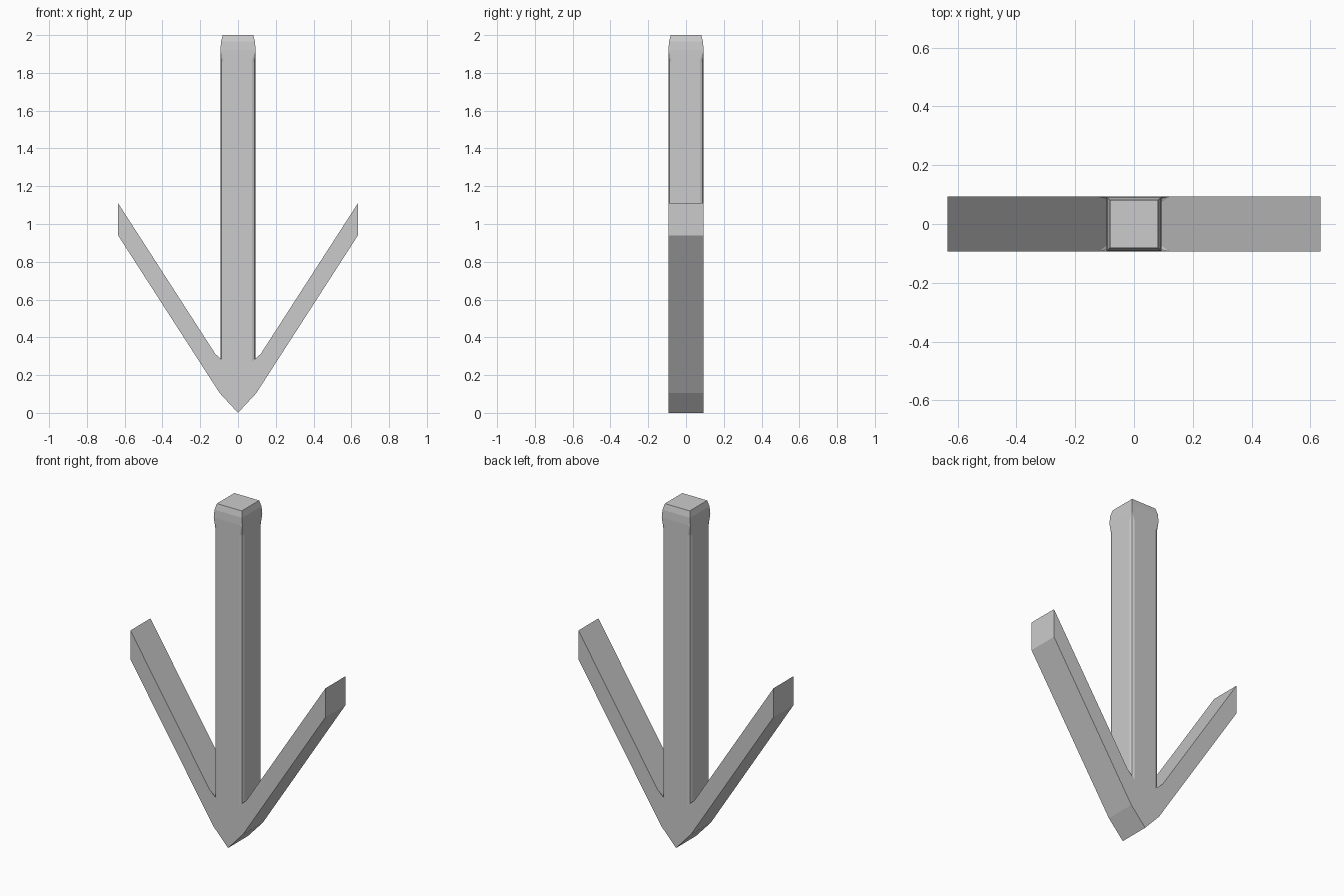
import bpy, bmesh

if "Cube" in bpy.data.objects:
    bpy.data.objects.remove(bpy.data.objects["Cube"])

W = 0.093          # half thickness of shaft and barbs
C = 0.073          # where the rounded shaft corner starts
M = 0.087          # middle of the rounded corner
Z0, Z1 = 0.27, 1.86  # span of the rounded corners


def mirrored_quarter(name, points, faces):
    """Build the +x / -y quarter and mirror it across both axes."""
    bm = bmesh.new()
    verts = {k: bm.verts.new(p) for k, p in points.items()}
    for f in faces:
        bm.faces.new([verts[k] for k in f.split()])
    # mirror in x, then in y
    for axis in (0, 1):
        copy = bmesh.ops.duplicate(bm, geom=bm.verts[:] + bm.edges[:] + bm.faces[:])["geom"]
        for v in copy:
            if isinstance(v, bmesh.types.BMVert):
                v.co[axis] *= -1
        bmesh.ops.reverse_faces(bm, faces=[g for g in copy if isinstance(g, bmesh.types.BMFace)])
        bmesh.ops.remove_doubles(bm, verts=bm.verts[:], dist=0.0001)
    mesh = bpy.data.meshes.new(name)
    bm.to_mesh(mesh)
    bm.free()
    obj = bpy.data.objects.new(name, mesh)
    bpy.context.collection.objects.link(obj)
    return obj


# Pointed base with two rising barbs
profile = {"tip": (0, 0), "low": (0.097, 0.105), "out": (0.635, 0.94),
           "end": (0.635, 1.11)}
pts = {}
for key, (x, z) in profile.items():
    pts[key] = (x, -W, z)
    pts[key + "0"] = (x, 0, z)
pts.update(notch=(0.12, -W, 0.312), c=(C, -W, Z0), m=(M, -M, Z0),
           s=(W, -C, Z0), s0=(W, 0, Z0), f0=(0, -W, Z0))
mirrored_quarter("barbs", pts, [
    "tip low c f0", "low notch c", "low out end notch",   # front
    "notch m c", "notch s m", "notch end end0 s0 s",      # upper side and notch
    "out out0 end0 end", "low low0 out0 out", "tip tip0 low0 low",
])

# Square shaft with rounded corners, flowing into a sharp-cornered tapered head
pts = {}
for tag, z in (("a", Z0), ("b", Z1)):
    pts.update({tag + "f": (0, -W, z), tag + "c": (C, -W, z), tag + "m": (M, -M, z),
                tag + "s": (W, -C, z), tag + "e": (W, 0, z)})
for tag, z, w in (("h", 1.92, W), ("j", 1.965, 0.09), ("k", 2.0, 0.081)):
    pts.update({tag + "f": (0, -w, z), tag + "c": (w, -w, z), tag + "e": (w, 0, z)})
pts["top"] = (0, 0, 2.0)
faces = [f"a{p} a{q} b{q} b{p}" for p, q in ("fc", "cm", "ms", "se")]
faces += ["bf bc hc hf", "bc bm hc", "bm bs hc", "bs be he hc"]
for lo, hi in ("hj", "jk"):
    faces += [f"{lo}{p} {lo}{q} {hi}{q} {hi}{p}" for p, q in ("fc", "ce")]
faces.append("kf kc ke top")
mirrored_quarter("shaft", pts, faces)
